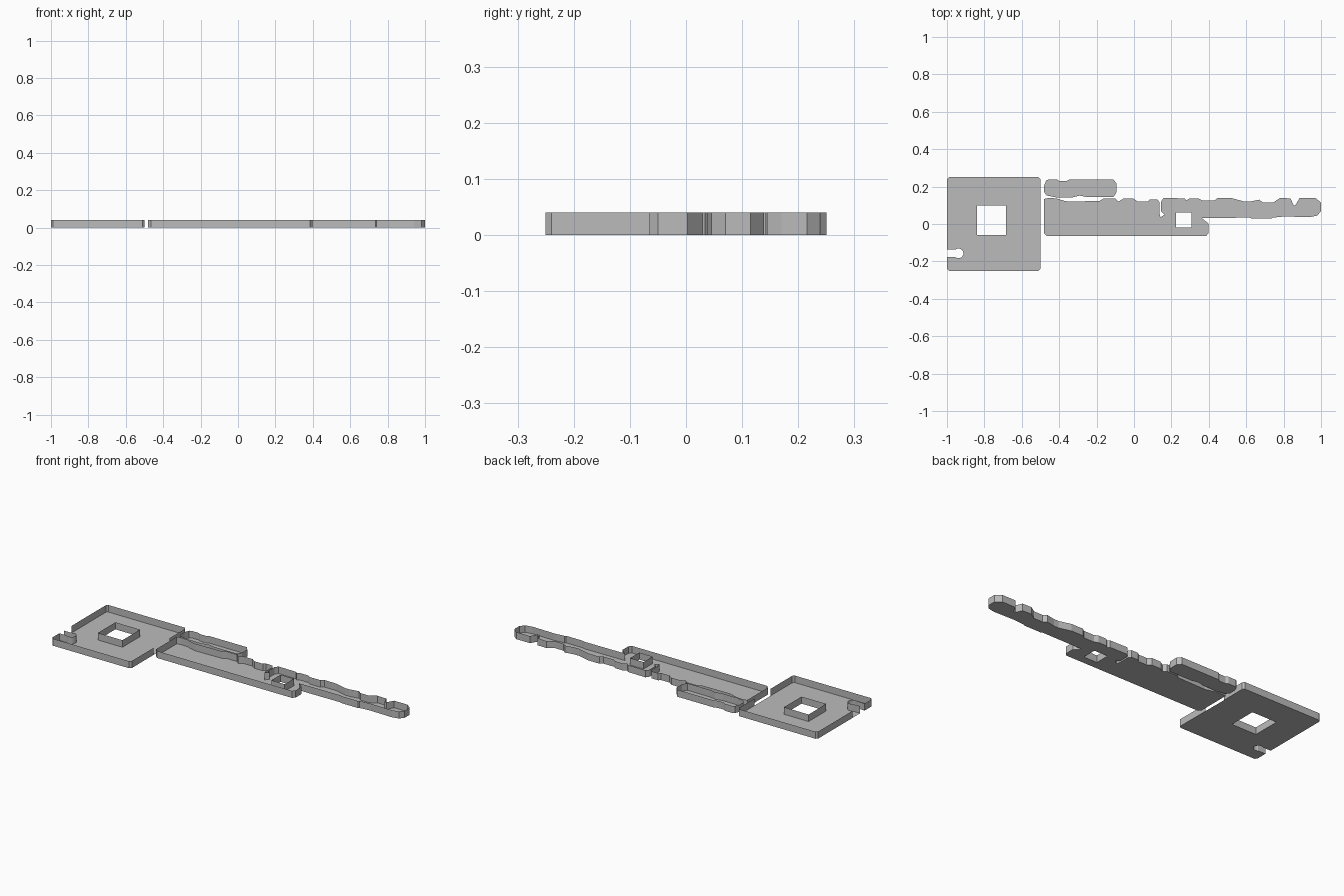
import bpy, bmesh, math

HEIGHT = 0.04

grey = bpy.data.materials.new("light grey")
grey.diffuse_color = (0.5, 0.5, 0.5, 1)


def tray(name, outline, holes=(), open_edges=()):
    """Flat floor with thin upright walls along the outline and the holes."""
    bm = bmesh.new()
    floor_edges, walls = [], []
    for n, loop in enumerate([outline, *holes]):
        low = [bm.verts.new((x, y, 0)) for x, y in loop]
        for i, a in enumerate(low):
            b = low[(i + 1) % len(low)]
            floor_edges.append(bm.edges.new((a, b)))
            if n or i not in open_edges:
                walls.append((a, b))
    bmesh.ops.triangle_fill(bm, edges=floor_edges, use_beauty=True,
                            normal=(0, 0, -1))
    for f in bm.faces:
        f.normal_update()
        if f.normal.z > 0:
            f.normal_flip()
    # upright walls, sharing one top vertex per corner
    tops = {}
    for a, b in walls:
        for v in (a, b):
            if v not in tops:
                tops[v] = bm.verts.new((v.co.x, v.co.y, HEIGHT))
        bm.faces.new((a, b, tops[b], tops[a]))
    mesh = bpy.data.meshes.new(name)
    bm.to_mesh(mesh)
    bm.free()
    mesh.materials.append(grey)
    obj = bpy.data.objects.new(name, mesh)
    bpy.context.collection.objects.link(obj)
    return obj


def window(x0, x1, y0, y1):
    return [(x0, y0), (x0, y1), (x1, y1), (x1, y0)]


# Square plate with a keyhole notch in its left edge and a square window
keyhole = []
for i in range(13):
    t = math.radians(127 - 254 * i / 12)
    keyhole.append((-0.938 + 0.026 * math.cos(t), -0.157 + 0.026 * math.sin(t)))
plate = [(-1, -0.24), (-0.99, -0.25), (-0.51, -0.25), (-0.5, -0.24),
         (-0.5, -0.045), (-0.5, 0.10), (-0.5, 0.24), (-0.51, 0.25),
         (-0.99, 0.25), (-1, 0.24), (-1, -0.067), (-1, -0.137),
         *keyhole, (-1, -0.177)]
tray("square_plate", plate, [window(-0.84, -0.685, -0.06, 0.098)], (4, 10))

# Long strip: body, narrow arm, then the notched back edge
body_front = [(-0.48, -0.05), (-0.465, -0.065), (0.385, -0.065),
              (0.398, -0.05), (0.398, 0.003), (0.362, 0.032)]
arm_front = [(0.62, 0.034), (0.63, 0.029), (0.735, 0.029), (0.74, 0.034),
             (0.80, 0.04), (0.94, 0.037), (0.98, 0.045), (1.0, 0.07)]
arm_back = [(1.0, 0.115), (0.97, 0.139), (0.885, 0.139), (0.863, 0.1),
            (0.853, 0.1), (0.837, 0.137), (0.78, 0.139), (0.745, 0.115),
            (0.69, 0.115), (0.67, 0.13), (0.62, 0.12), (0.59, 0.12),
            (0.52, 0.139), (0.447, 0.139), (0.43, 0.126), (0.366, 0.126),
            (0.345, 0.137), (0.297, 0.137), (0.28, 0.126), (0.27, 0.137),
            (0.158, 0.139), (0.145, 0.12)]
slit = [(0.145, 0.067), (0.163, 0.05), (0.142, 0.035), (0.136, 0.056)]
body_back = [(0.136, 0.115), (0.126, 0.131), (0.083, 0.131), (0.072, 0.12),
             (0.019, 0.12), (-0.003, 0.136), (-0.056, 0.136), (-0.083, 0.12),
             (-0.10, 0.136), (-0.163, 0.136), (-0.185, 0.123), (-0.355, 0.12),
             (-0.377, 0.125), (-0.415, 0.137), (-0.455, 0.139), (-0.48, 0.134)]
tray("long_strip", body_front + arm_front + arm_back + slit + body_back,
     [window(0.224, 0.308, -0.02, 0.062)])

# Small tab behind the strip
tab = [(-0.48, 0.17), (-0.468, 0.153), (-0.42, 0.143), (-0.33, 0.142),
       (-0.29, 0.152), (-0.25, 0.144), (-0.11, 0.144), (-0.093, 0.17),
       (-0.093, 0.216), (-0.11, 0.238), (-0.345, 0.238), (-0.36, 0.23),
       (-0.40, 0.23), (-0.412, 0.238), (-0.455, 0.238), (-0.47, 0.232),
       (-0.48, 0.205)]
tray("small_tab", tab)
